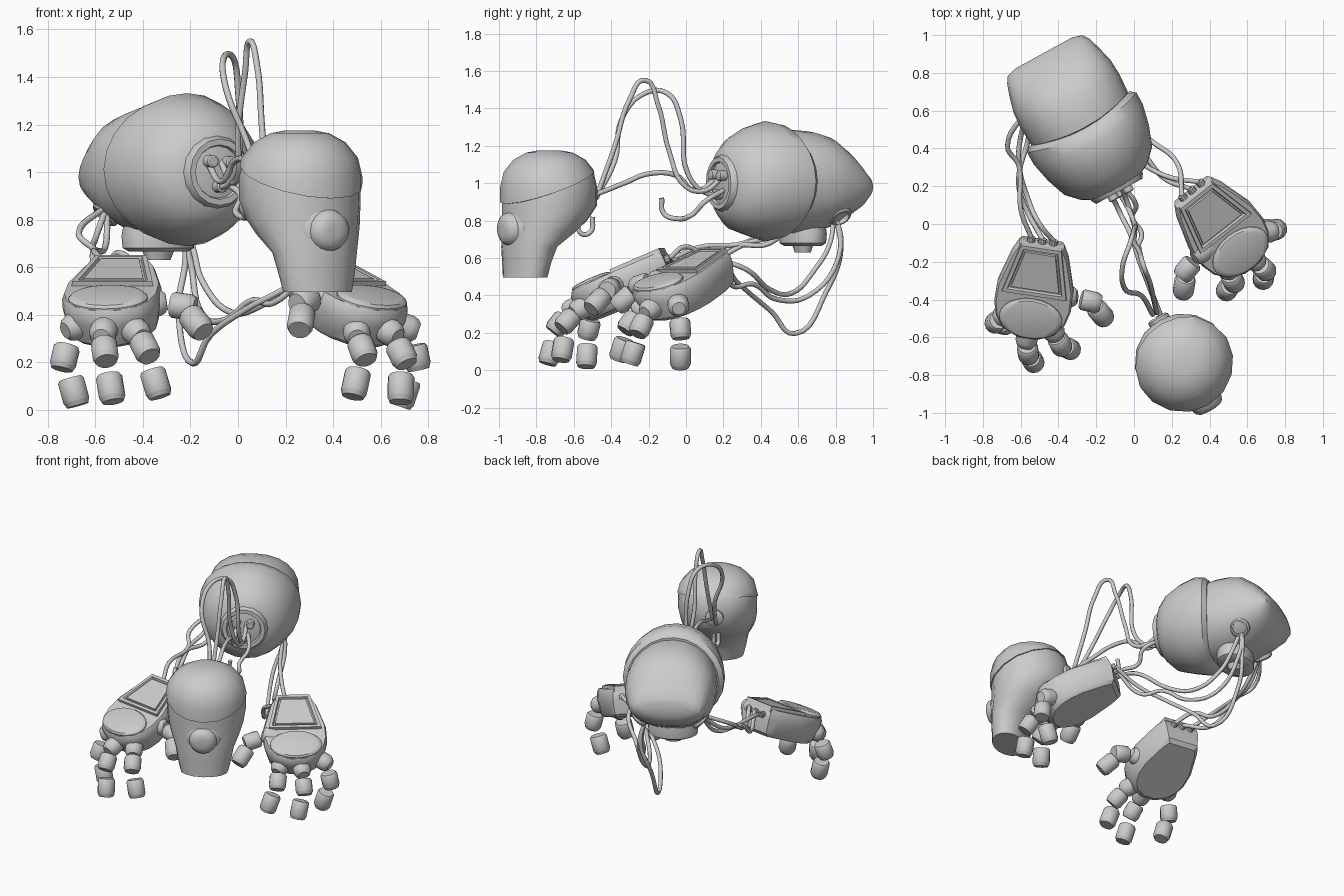
import bpy, bmesh
from math import sin, cos, pi, radians, copysign
from mathutils import Vector, Matrix

if "Cube" in bpy.data.objects:
    bpy.data.objects.remove(bpy.data.objects["Cube"])

V = Vector


def finish(name, bm, mat=None, angle=35):
    bmesh.ops.recalc_face_normals(bm, faces=bm.faces)
    me = bpy.data.meshes.new(name)
    bm.to_mesh(me)
    bm.free()
    ob = bpy.data.objects.new(name, me)
    bpy.context.collection.objects.link(ob)
    if mat:
        me.transform(mat)
    me.shade_smooth()
    me.set_sharp_from_angle(angle=radians(angle))
    return ob


def loft(rings):
    bm = bmesh.new()
    loops = [[bm.verts.new(c) for c in r] for r in rings]
    n = len(loops[0])
    for a, b in zip(loops, loops[1:]):
        for i in range(n):
            bm.faces.new((a[i], a[(i + 1) % n], b[(i + 1) % n], b[i]))
    bm.faces.new(loops[0])
    bm.faces.new(loops[-1])
    return bm


def oval(w, h, n=20, power=2.0):
    e = 2 / power
    out = []
    for i in range(n):
        c, s = cos(2 * pi * i / n), sin(2 * pi * i / n)
        out.append((w * copysign(abs(c) ** e, c), h * copysign(abs(s) ** e, s)))
    return out


def lathe(name, profile, pos, axis, n=20, squash=(1, 1), mat=None):
    """Round part: profile is (distance along axis, radius)."""
    bm = loft([[V((x * squash[0], y * squash[1], t)) for x, y in oval(r, r, n)] for t, r in profile])
    m = Matrix.Translation(pos) @ V(axis).to_track_quat('Z', 'Y').to_matrix().to_4x4()
    return finish(name, bm, mat @ m if mat else m)


def frame(x, y, z, o):
    m = Matrix((x, y, z)).transposed().to_4x4()
    m.translation = o
    return m


def cable(name, pts, r=0.0135):
    cu = bpy.data.curves.new(name, 'CURVE')
    cu.dimensions = '3D'
    cu.bevel_depth = r
    cu.bevel_resolution = 2
    cu.resolution_u = 6
    cu.use_fill_caps = True
    sp = cu.splines.new('BEZIER')
    sp.bezier_points.add(len(pts) - 1)
    for b, p in zip(sp.bezier_points, pts):
        b.co = p
        b.handle_left_type = b.handle_right_type = 'AUTO'
    ob = bpy.data.objects.new(name, cu)
    bpy.context.collection.objects.link(ob)


# --- torso: local x = sideways, y = toward the back, z = up
T = frame(V((.877, .48, 0)), V((-.48, .877, 0)), V((0, 0, 1)), V((-.07, .16, 0)))


def torso_part(name, secs, bow=0.0, n=24):
    rings = []
    for t, w, h, zc, pw in secs:
        rings.append([V((x, t + bow * (x / w) ** 2 * min(1, t / .3) - bow / 2, zc + z))
                      for x, z in oval(w, h, n, pw)])
    finish(name, loft(rings), T, 40)


torso_part("chest_shell", [(.055, .13, .13, 1.0, 2), (.085, .20, .19, 1.0, 2), (.14, .265, .25, 1.0, 2),
                           (.23, .305, .292, 1.01, 2), (.33, .33, .322, 1.01, 2), (.40, .33, .308, 1.01, 2),
                           (.425, .30, .28, 1.01, 2)], .06)
torso_part("hip_body", [(.36, .28, .27, 1.0, 2), (.46, .292, .28, 1.005, 2.1), (.56, .298, .272, 1.005, 2.2),
                        (.65, .292, .245, 1.005, 2.3), (.74, .268, .185, .995, 2.3), (.80, .248, .13, .98, 2.3),
                        (.835, .225, .085, .98, 2.2), (.85, .17, .05, .98, 2)])

# neck socket and its plugs
lathe("neck_socket", [(-.06, .155), (.02, .155), (.045, .14), (.045, .115), (.02, .105), (-.03, .10)],
      (0, .06, 1.0), (0, -1, 0), 16, mat=T)
for i, (x, z) in enumerate([(-.045, 1.045), (.045, 1.04), (.0, .94)]):
    lathe(f"neck_plug_{i}", [(0, .027), (.10, .027), (.105, .02)], (x, .09, z), (0, -1, 0), 12, mat=T)

# hip sockets, mirrored, and the waist socket below
for s in (-1, 1):
    lathe(f"hip_socket_{s}", [(-.06, .065), (.03, .065), (.04, .055), (.04, .045), (.0, .04)],
          (s * .185, .645, .84), (s * .7, .1, -.7), 14, mat=T)
lathe("waist_socket", [(-.08, .15), (0, .165), (.05, .16), (.065, .13), (.065, .07), (.10, .055)],
      (-.01, .535, .73), (0, 0, -1), 20, (1, .7), mat=T)

# --- head: local x = sideways, y = forward
F, S = V((.5, -.866, 0)), V((-.866, -.5, 0))
H = frame(S, F, V((0, 0, 1)), V((.26, -.73, 0)))
head = [(.495, .15, .155, .105), (.58, .14, .175, .115), (.66, .125, .19, .135), (.74, .065, .225, .19),
        (.80, .03, .245, .225), (.88, .0, .257, .257), (.98, .0, .257, .257), (1.06, .0, .238, .238),
        (1.12, 0, .185, .185), (1.158, 0, .115, .115), (1.17, 0, .05, .05)]


def head_rings(g=0.0):
    return [[V((x, y + off, z + g * .6 * (z > 1.1))) for x, y in oval(w + g, d + g, 16)] for z, off, w, d in head]


finish("head", loft(head_rings()), H, 40)

# raised cap plate, cut on a slope from the brow to the back, with a rim turned inward
bm = loft(head_rings(.009))
bmesh.ops.bisect_plane(bm, geom=bm.verts[:] + bm.edges[:] + bm.faces[:], plane_co=(0, 0, .99),
                       plane_no=(0, .38, 1), clear_inner=True)
rim = bmesh.ops.extrude_edge_only(bm, edges=[e for e in bm.edges if e.is_boundary])["geom"]
for v in rim:
    if isinstance(v, bmesh.types.BMVert):
        v.co.x *= .93
        v.co.y *= .93
finish("head_cap", bm, H, 40)

lathe("eye", [(-.11, .115), (-.02, .12), (.005, .115), (.02, .10), (.025, .09), (.055, .08), (.07, .06), (.075, .03)],
      (0, .22, .755), (0, 1, -.05), 18, mat=H)
lathe("head_neck_socket", [(-.05, .06), (.03, .06), (.04, .045)], (0, -.235, .94), (0, -1, 0), 12, mat=H)

# --- hands: local x = sideways, y = wrist to knuckles, z = up out of the back of the hand
HALF = [(.12, 0), (.15, .06), (.203, .25), (.205, .36), (.185, .44), (.135, .51), (.05, .55)]
PALM = HALF + [(-x, y) for x, y in reversed(HALF)]


def slab(name, outline, layers, mat):
    """Stack of outlines: each layer is (height, scale about the middle)."""
    cx = sum(p[0] for p in outline) / len(outline)
    cy = (max(p[1] for p in outline) + min(p[1] for p in outline)) / 2
    finish(name, loft([[V((cx + (x - cx) * k, cy + (y - cy) * k, z)) for x, y in outline]
                       for z, k in layers]), mat)


def segment(name, mid, axis, length=.105, r=.056):
    h = length / 2
    lathe(name, [(-h, r * .85), (-h + .012, r), (h - .022, r), (h - .018, r * .96), (h, r * .82)], mid, axis, 14)


def hand(side, wrist, fwd, fingers):
    fwd = V((fwd[0], fwd[1], 0)).normalized()
    y = (fwd * cos(radians(24)) + V((0, 0, -sin(radians(24))))).normalized()
    x = fwd.cross(V((0, 0, 1))).normalized()
    m = frame(x, y, x.cross(y), V(wrist))
    slab(side + "_palm", PALM, [(-.185, .80), (-.165, .90), (-.07, 1), (-.025, 1), (0, .95)], m)
    slab(side + "_palm_plate", [(a, b + .42) for a, b in oval(.16, .11, 24)],
         [(-.01, 1.05), (.008, 1.05), (.02, .97), (.024, .85)], m)
    trap = [(.11, .0), (.175, .285), (-.175, .285), (-.11, .0)]
    slab(side + "_wrist_frame", trap, [(-.02, 1), (.02, .98), (.02, .84), (.004, .80)], m)
    slab(side + "_wrist_plate", trap, [(0, .75), (.018, .73)], m)
    for i in range(3):
        p = m @ V(((i - 1) * .06, .02, -.05))
        lathe(f"{side}_wrist_plug_{i}", [(0, .022), (.045, .022)], p, -y, 10)
    for i, (a, b, c) in enumerate(fingers):
        a, b, c = V(a), V(b), V(c)
        root = m @ V((0, .33, -.09))
        out = (a - root).normalized()
        lathe(f"{side}_knuckle_{i}", [(-.08, .058), (.0, .058), (.02, .05), (.035, .035)], a, out, 14)
        segment(f"{side}_finger_{i}_middle", b, b - a)
        segment(f"{side}_finger_{i}_tip", c, c - b, .12)
    return [m @ V(((i - 1) * .06, -.02, -.05)) for i in range(3)]


lw = hand("left", (-.49, -.12, .635), (-.075, -.5), [
    ((-.57, -.62, .32), (-.56, -.68, .245), (-.535, -.725, .09)),
    ((-.42, -.58, .32), (-.39, -.635, .26), (-.345, -.66, .11)),
    ((-.70, -.49, .345), (-.73, -.52, .22), (-.69, -.53, .075)),
    ((-.335, -.385, .45), (-.23, -.41, .435), (-.175, -.475, .365))])
rw = hand("right", (.325, .155, .635), (.59, -.75), [
    ((.50, -.25, .32), (.525, -.30, .25), (.495, -.345, .11)),
    ((.65, -.20, .32), (.69, -.24, .235), (.685, -.285, .09)),
    ((.725, -.04, .34), (.75, -.03, .22), (.70, -.03, .07)),
    ((.345, -.16, .48), (.28, -.24, .455), (.265, -.33, .375))])

# --- neck cables
cable("neck_cable_0", [(.12, -.47, .95), (.10, -.38, 1.2), (.08, -.30, 1.45), (.05, -.22, 1.55), (.03, -.15, 1.42),
                       (.0, -.09, 1.17), (0, 0, .98), (-.03, .10, .96), (-.07, .2, 1.04)])
cable("neck_cable_1", [(.10, -.48, .92), (.04, -.38, 1.12), (-.05, -.34, 1.35), (-.06, -.22, 1.48),
                       (-.02, -.1, 1.48), (.0, -.03, 1.35), (.0, .01, 1.05), (-.04, .1, .95), (-.10, .2, .94)])
cable("neck_cable_2", [(.14, -.48, .94), (.08, -.33, 1.0), (.03, -.2, 1.05), (-.02, -.05, 1.04),
                       (-.07, .05, .96), (-.13, .18, 1.045)])
cable("neck_cable_3", [(.03, -.13, .92), (.02, -.12, .84), (.04, -.05, .81), (-.01, .03, .83), (.01, .1, .9), (-.06, .2, .96)])
cable("head_loop_cable", [(.15, -.58, .80), (.14, -.56, .73), (.13, -.51, .74), (.13, -.5, .82)])

# --- arm cables
LP, RP = V((-.55, .62, .86)), V((-.25, .79, .86))
cable("left_cable_0", [LP, (-.67, .41, .74), (-.61, .31, .68), (-.60, .08, .66), lw[2]])
cable("left_cable_1", [LP, (-.60, .46, .72), (-.61, .33, .68), (-.56, .13, .60), (-.50, 0, .66), lw[0]])
cable("left_cable_2", [LP, (-.56, .45, .68), (-.61, .25, .66), (-.58, .1, .55), lw[1]])
cable("right_cable_0", [RP, (-.22, .83, .66), (-.25, .75, .42), (-.19, .58, .195), (-.12, .46, .31),
                        (.03, .33, .42), (.18, .25, .50), rw[0]])
cable("right_cable_1", [RP, (-.19, .77, .68), (-.15, .69, .54), (-.03, .56, .41), (.08, .45, .43),
                        (.23, .32, .54), rw[2]])
cable("right_cable_2", [RP, (-.2, .82, .62), (-.15, .66, .40), (-.05, .48, .38), (.06, .36, .46),
                        (.15, .25, .45), rw[1]])
